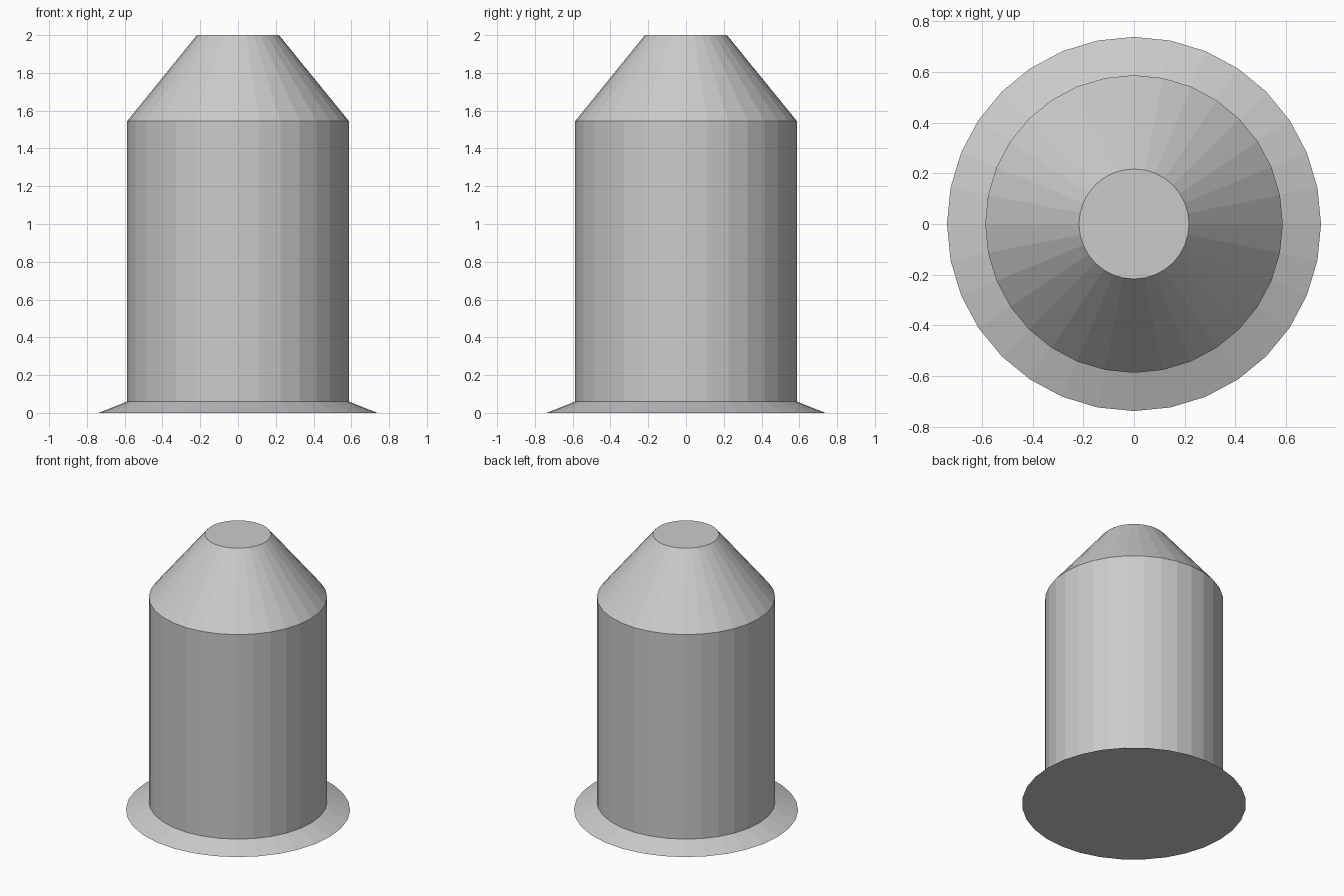
import bpy
import bmesh
from math import cos, sin, tau

SIDES = 32
PROFILE = [(0.738, 0.0), (0.587, 0.06), (0.587, 1.545), (0.217, 2.0)]  # radius, height

if "Cube" in bpy.data.objects:
    bpy.data.objects.remove(bpy.data.objects["Cube"], do_unlink=True)

# Single plain grey
grey = bpy.data.materials.new("plain_grey")
grey.use_nodes = True
colour = (0.6, 0.6, 0.6, 1.0)
grey.diffuse_color = colour
grey.node_tree.nodes["Principled BSDF"].inputs["Base Color"].default_value = colour

# Flange, straight body and tapered shoulder as one closed, faceted shell
bm = bmesh.new()
rings = [[bm.verts.new((r * cos(tau * i / SIDES), r * sin(tau * i / SIDES), z))
          for i in range(SIDES)] for r, z in PROFILE]
for low, high in zip(rings, rings[1:]):
    for i in range(SIDES):
        j = (i + 1) % SIDES
        bm.faces.new((low[i], low[j], high[j], high[i]))

# Flat underside and top
bm.faces.new(reversed(rings[0]))
bm.faces.new(rings[-1])

mesh = bpy.data.meshes.new("flanged_body")
bm.to_mesh(mesh)
bm.free()
mesh.materials.append(grey)
body = bpy.data.objects.new("flanged_body", mesh)
bpy.context.collection.objects.link(body)
